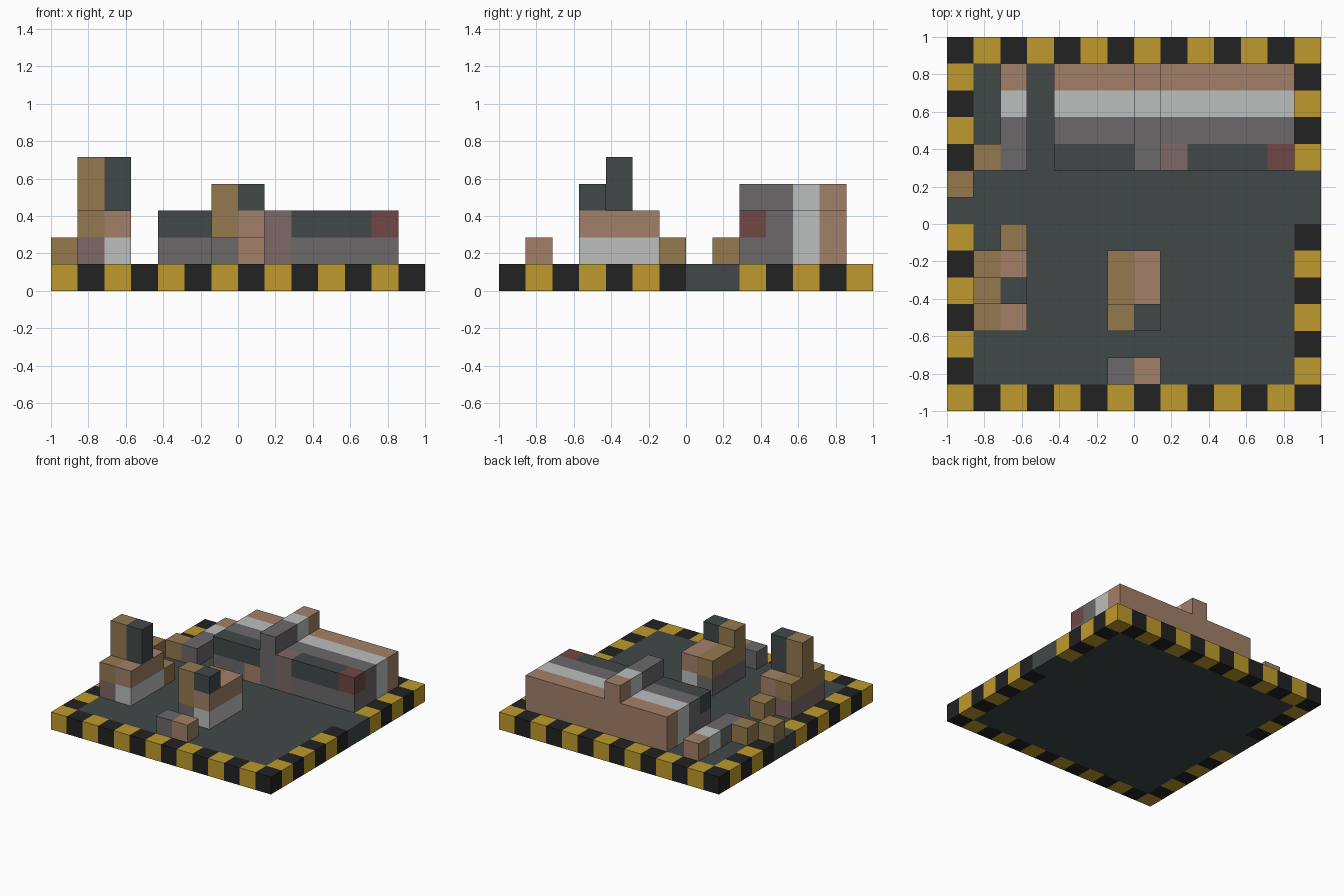
import bpy, bmesh
from mathutils import Vector

cube = bpy.data.objects.get("Cube")
if cube:
    bpy.data.objects.remove(cube, do_unlink=True)

N = 14            # blocks per side
S = 2 / N         # block size

COLOURS = {       # sRGB, turned into linear values below
    "slate": (65, 72, 72), "yellow": (190, 154, 44), "black": (34, 34, 34),
    "clay": (162, 128, 104), "pale_grey": (188, 191, 190), "grey": (107, 104, 106),
    "wood": (148, 121, 79), "mauve": (126, 103, 103), "dark_red": (113, 71, 71),
}


def linear(v):
    v /= 255
    return v / 12.92 if v <= 0.04045 else ((v + 0.055) / 1.055) ** 2.4


def make_material(name, rgb):
    mat = bpy.data.materials.new(name)
    colour = (*map(linear, rgb), 1)
    mat.use_nodes = True
    mat.diffuse_color = colour
    bsdf = mat.node_tree.nodes["Principled BSDF"]
    bsdf.inputs["Base Color"].default_value = colour
    bsdf.inputs["Roughness"].default_value = 0.9
    return mat


MATS = {n: make_material(n, c) for n, c in COLOURS.items()}
blocks = {}       # (x, y, z) -> (part, colour)


def fill(part, colour, xs, ys, zs):
    """Fill inclusive block ranges with one colour; later calls repaint."""
    for x in range(xs[0], xs[1] + 1):
        for y in range(ys[0], ys[1] + 1):
            for z in range(zs[0], zs[1] + 1):
                blocks[x, y, z] = (part, colour)


# Floor slab with a chequered kerb and a gap on each side
for x in range(N):
    for y in range(N):
        kerb = y in (0, N - 1) or (x in (0, N - 1) and y not in (7, 8))
        colour = ("yellow", "black")[(x + y) % 2] if kerb else "slate"
        fill("chequered_floor", colour, (x, x), (y, y), (0, 0))

# Long banded building at the back, with a raised ridge
BANDS = {9: "grey", 10: "grey", 11: "pale_grey", 12: "clay"}
for y, colour in BANDS.items():
    fill("long_building", colour, (4, 12), (y, y), (1, 2))
    fill("building_ridge", colour, (7, 7), (y, y), (3, 3))
    fill("low_wall", colour, (2, 2), (y, y), (1, 1))
front = (9, 9)
fill("long_building", "slate", (4, 6), front, (2, 2))
fill("long_building", "slate", (9, 11), front, (2, 2))
fill("long_building", "clay", (6, 6), front, (1, 1))
fill("long_building", "mauve", (8, 8), front, (1, 2))
fill("long_building", "dark_red", (12, 12), front, (2, 2))


# Two stepped towers, wood on their right half
def tower(part, x, foot, chimney_y, chimney_top):
    for col, low, mid, top in ((x, foot, "wood", "wood"),
                               (x + 1, "pale_grey", "clay", "slate")):
        fill(part, low, (col, col), (3, 5), (1, 1))
        fill(part, mid, (col, col), (3, 5), (2, 2))
        fill(part, top, (col, col), (chimney_y, chimney_y), (3, chimney_top))


tower("tall_tower", 1, "mauve", 4, 4)
tower("short_tower", 6, "grey", 3, 3)

# Loose single blocks
for part, colour, x, y in (("front_block_right", "grey", 6, 1),
                           ("front_block_left", "clay", 7, 1),
                           ("tower_crate", "wood", 2, 6),
                           ("wall_crate", "wood", 1, 9),
                           ("gate_crate", "wood", 0, 8)):
    fill(part, colour, (x, x), (y, y), (1, 1))


def build(part):
    """Make one mesh from the exposed sides of a part's blocks."""
    bm = bmesh.new()
    names = []
    for cell, (owner, colour) in blocks.items():
        if owner != part:
            continue
        if colour not in names:
            names.append(colour)
        centre = Vector(cell) + Vector((0.5, 0.5, 0.5))
        for axis in range(3):
            for sign in (-1, 1):
                step = list(cell)
                step[axis] += sign
                if tuple(step) in blocks:
                    continue
                corners = []
                for a, b in ((-1, -1), (1, -1), (1, 1), (-1, 1)):
                    p = centre.copy()
                    p[axis] += sign / 2
                    p[(axis + 1) % 3] += a / 2
                    p[(axis + 2) % 3] += b / 2
                    corners.append(((p.x - N / 2) * S, (p.y - N / 2) * S, p.z * S))
                face = bm.faces.new([bm.verts.new(c) for c in corners[::sign]])
                face.material_index = names.index(colour)
    bmesh.ops.remove_doubles(bm, verts=bm.verts, dist=0.001)
    mesh = bpy.data.meshes.new(part)
    bm.to_mesh(mesh)
    bm.free()
    for n in names:
        mesh.materials.append(MATS[n])
    bpy.context.collection.objects.link(bpy.data.objects.new(part, mesh))


for part in dict.fromkeys(p for p, _ in blocks.values()):
    build(part)
